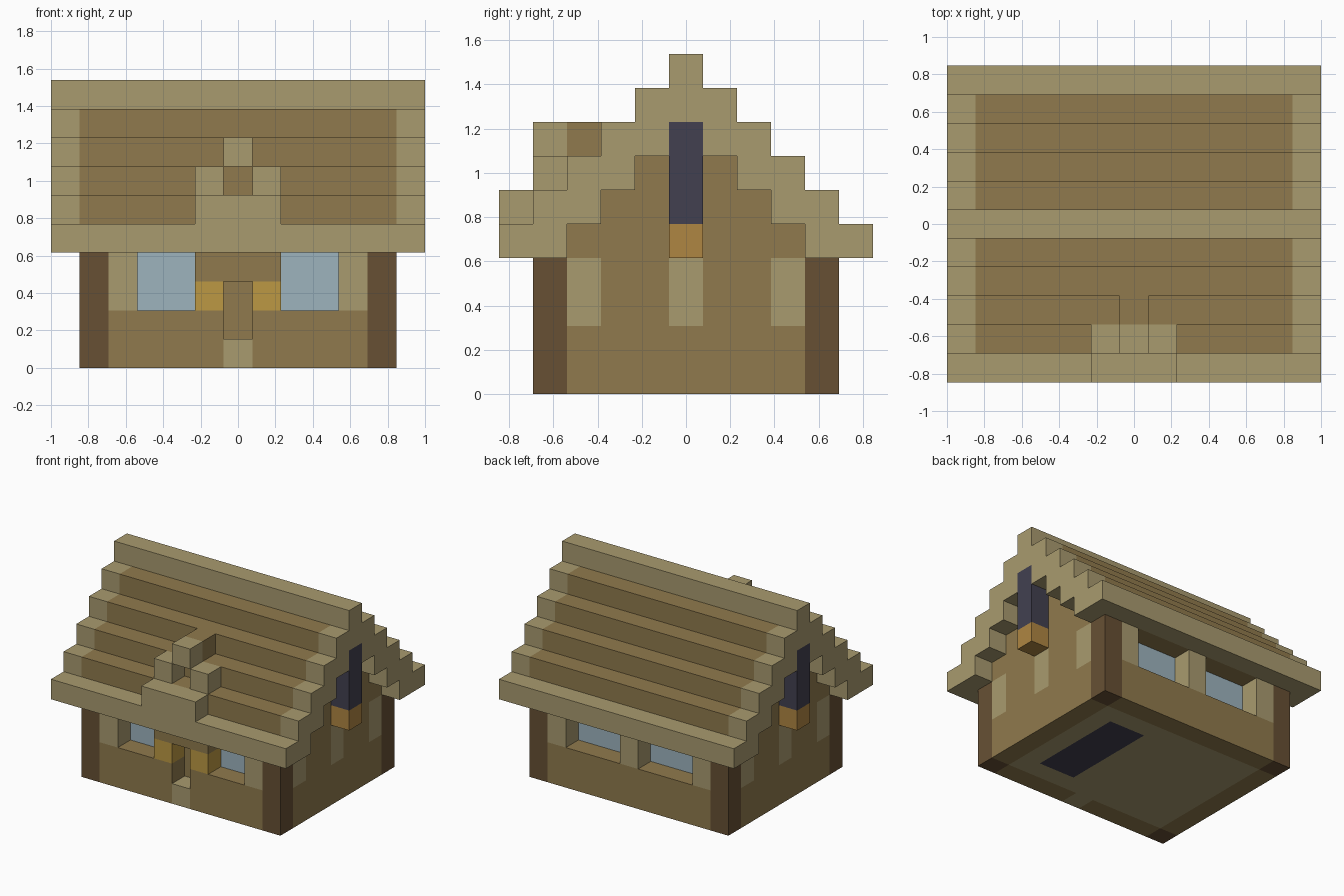
import bpy
import bmesh
from mathutils import Matrix, Vector

cube = bpy.data.objects.get("Cube")
if cube:
    bpy.data.objects.remove(cube, do_unlink=True)

U = 2 / 13  # size of one block


def material(name, hex_code):
    rgb = [int(hex_code[i:i + 2], 16) / 255 for i in (0, 2, 4)]
    lin = [c / 12.92 if c <= 0.04045 else ((c + 0.055) / 1.055) ** 2.4 for c in rgb]
    mat = bpy.data.materials.new(name)
    mat.use_nodes = True
    mat.diffuse_color = (*lin, 1)
    bsdf = next(n for n in mat.node_tree.nodes if n.type == 'BSDF_PRINCIPLED')
    bsdf.inputs["Base Color"].default_value = (*lin, 1)
    return mat


TAN = material("pale_timber", "A99B6F")
BROWN = material("brown_timber", "907A4D")
DARK = material("dark_timber", "675034")
GLASS = material("window_glass", "9DB4BE")
NAVY = material("dark_cloth", "424050")
ORANGE = material("orange_wood", "AF8642")
YELLOW = material("yellow_trim", "BC9944")


def span(r):
    """A block index or an inclusive (first, last) range as centre and length."""
    a, b = (r, r) if isinstance(r, int) else r
    return (a + b) / 2 * U, (b - a + 1) * U


def part(name, mat, *boxes):
    """One object from boxes given as block ranges (x, y, z)."""
    bm = bmesh.new()
    for box in boxes:
        (cx, sx), (cy, sy), (cz, sz) = map(span, box)
        centre = Vector((cx, cy, cz + U / 2))
        bmesh.ops.create_cube(bm, size=1, matrix=Matrix.Translation(centre)
                              @ Matrix.Diagonal((sx, sy, sz, 1)))
    mesh = bpy.data.meshes.new(name)
    bm.to_mesh(mesh)
    bm.free()
    mesh.materials.append(mat)
    obj = bpy.data.objects.new(name, mesh)
    bpy.context.collection.objects.link(obj)
    return obj


def flip(r):
    return -r if isinstance(r, int) else (-r[1], -r[0])


def both_x(*boxes):
    """The boxes and their mirror images across x."""
    return [b for x, y, z in boxes for b in ((x, y, z), (flip(x), y, z))]


def both_y(*boxes):
    """The boxes and their mirror images across y."""
    return [b for x, y, z in boxes for b in ((x, y, z), (x, flip(y), z))]


LOW, HIGH = (0, 1), (2, 3)  # wall below and beside the windows

# Floor with rug
part("floor", TAN, ((-4, 1), (-3, 3), 0), (4, (-3, 3), 0),
     *both_y(((2, 3), 3, 0)))
part("rug", NAVY, ((2, 3), (-2, 2), 0))

# Corner posts
part("corner_posts", DARK, *both_x(*both_y((5, 4, (0, 3)))))

# Front wall, doorway and windows
part("front_wall", BROWN, *both_x(((1, 4), -4, LOW)))
part("front_window_posts", TAN, *both_x((4, -4, HIGH)))
part("door_lintel", BROWN, ((-1, 1), -4, 3))
part("door_side_trim", YELLOW, *both_x((1, -4, 2)))
part("door_step", TAN, (0, -4, 0))
part("door", BROWN, (0, -3, (1, 2)))
part("front_windows", GLASS, *both_x(((2, 3), -3, HIGH)))

# Back wall and windows
part("back_wall", BROWN, ((-4, 4), 4, LOW))
part("back_window_posts", TAN, (0, 4, HIGH), *both_x((4, 4, HIGH)))
part("back_windows", GLASS, *both_x(((1, 3), 3, HIGH)))

# Side walls and stepped gables
part("side_walls", BROWN, *both_x((5, (-3, 3), LOW), *both_y((5, (1, 2), HIGH))))
part("side_wall_posts", TAN, *both_x((5, 0, HIGH), *both_y((5, 3, HIGH))))
part("gables", BROWN, *both_x(*[(5, (k - 7, 7 - k), k) for k in range(4, 8)]))
part("gable_brackets", ORANGE, *both_x((6, 0, 4)))
part("gable_banners", NAVY, *both_x((6, 0, (5, 7))))

# Stepped roof with pale edges
steps = [(j, (8 - j, 9 - j)) for j in range(1, 5)]
part("roof", BROWN, *both_y(*[((-5, 5), j, z) for j, z in steps]))
part("roof_end_trim", TAN, *both_x(*both_y(*[(6, j, z) for j, z in steps])))
part("roof_eaves", TAN, *both_y(((-6, 6), 5, 4)))
part("roof_ridge", TAN, ((-6, 6), 0, (8, 9)))

# Small dormer over the door
part("dormer_sill", TAN, ((-1, 1), -5, 5))
part("dormer_frame", TAN, (0, -4, 7), *both_x((1, -4, 6)))
part("dormer_roof", BROWN, (0, -3, 7))
